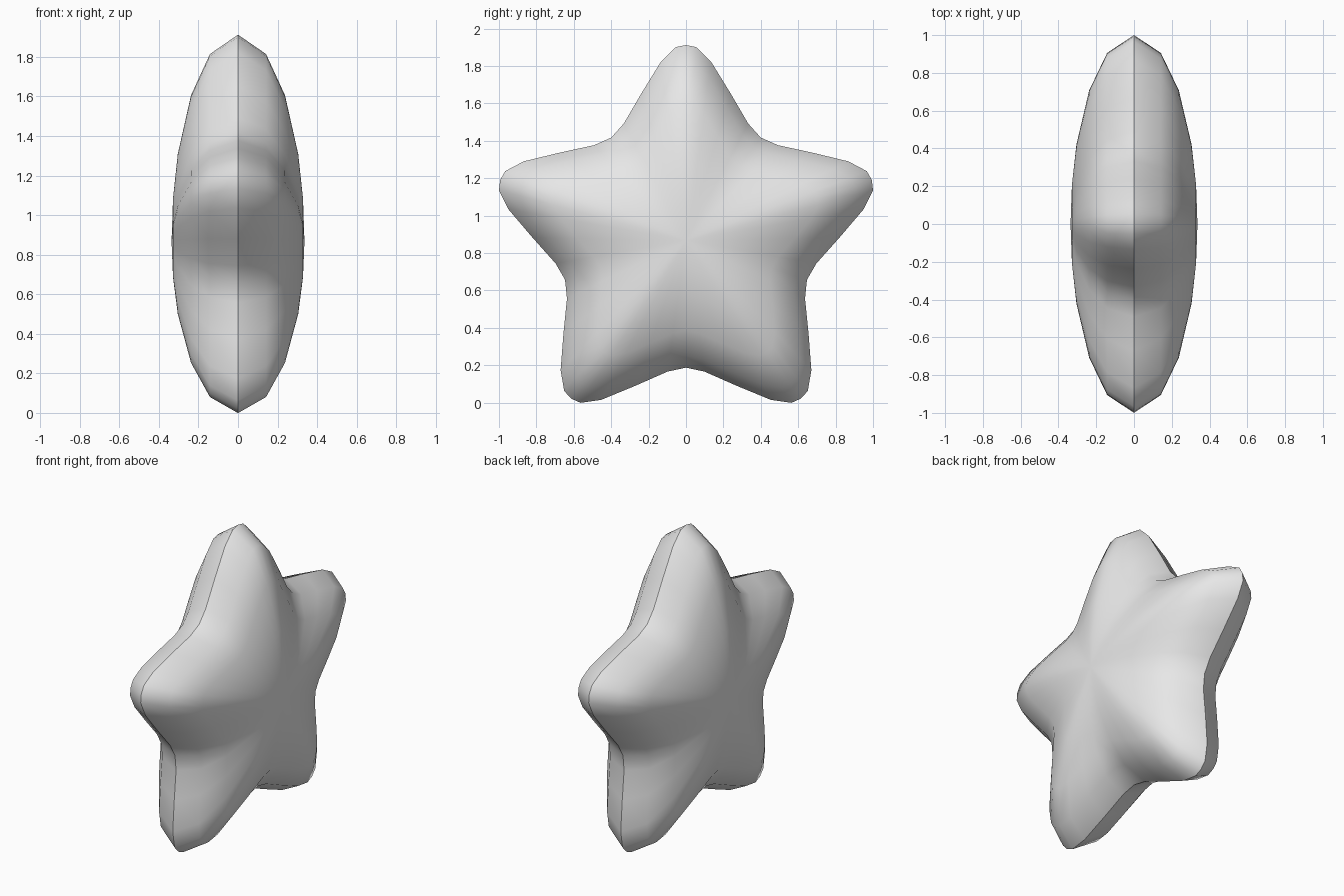
import bpy, bmesh
from math import sin, cos, radians

cube = bpy.data.objects.get("Cube")
if cube:
    bpy.data.objects.remove(cube, do_unlink=True)

CENTRE_Z = 0.867
HALF_THICKNESS = 0.336

# Half of one arm's outline: degrees away from the tip, radius
half_arm = [(0, 1.045), (3, 1.035), (8, 0.965), (17, 0.82), (28, 0.708), (36, 0.68)]
arm = [(-a, r) for a, r in half_arm[4:0:-1]] + half_arm
outline = [(radians(72 * i + a), r) for i in range(5) for a, r in arm]

# Puffed cross-section: latitude from the pole on each broad face to the rim
latitudes = [12, 25, 45, 65, 90, 115, 135, 155, 168]

bm = bmesh.new()
rings = []
for lat in latitudes:
    t = radians(lat)
    rings.append([bm.verts.new((HALF_THICKNESS * cos(t),
                                r * sin(t) * sin(a),
                                CENTRE_Z + r * sin(t) * cos(a))) for a, r in outline])

n = len(outline)
for inner, outer in zip(rings, rings[1:]):
    for i in range(n):
        j = (i + 1) % n
        bm.faces.new((inner[i], inner[j], outer[j], outer[i]))

# Close both broad faces with a fan around the pole
for ring, side in ((rings[0], 1), (rings[-1], -1)):
    pole = bm.verts.new((side * HALF_THICKNESS, 0, CENTRE_Z))
    for i in range(n):
        bm.faces.new((ring[i], ring[(i + 1) % n], pole))

bmesh.ops.recalc_face_normals(bm, faces=bm.faces)

# Smooth cushions meeting at a crisp seam round the rim
for face in bm.faces:
    face.smooth = True
for edge in bm.edges:
    if all(abs(v.co.x) < 1e-4 for v in edge.verts):
        edge.smooth = False

mesh = bpy.data.meshes.new("puffy_star")
bm.to_mesh(mesh)
bm.free()
star = bpy.data.objects.new("puffy_star", mesh)
bpy.context.collection.objects.link(star)

# Plain light grey
grey = bpy.data.materials.new("light_grey")
grey.use_nodes = True
colour = (0.8, 0.8, 0.8, 1)
grey.diffuse_color = colour
grey.node_tree.nodes["Principled BSDF"].inputs["Base Color"].default_value = colour
mesh.materials.append(grey)
